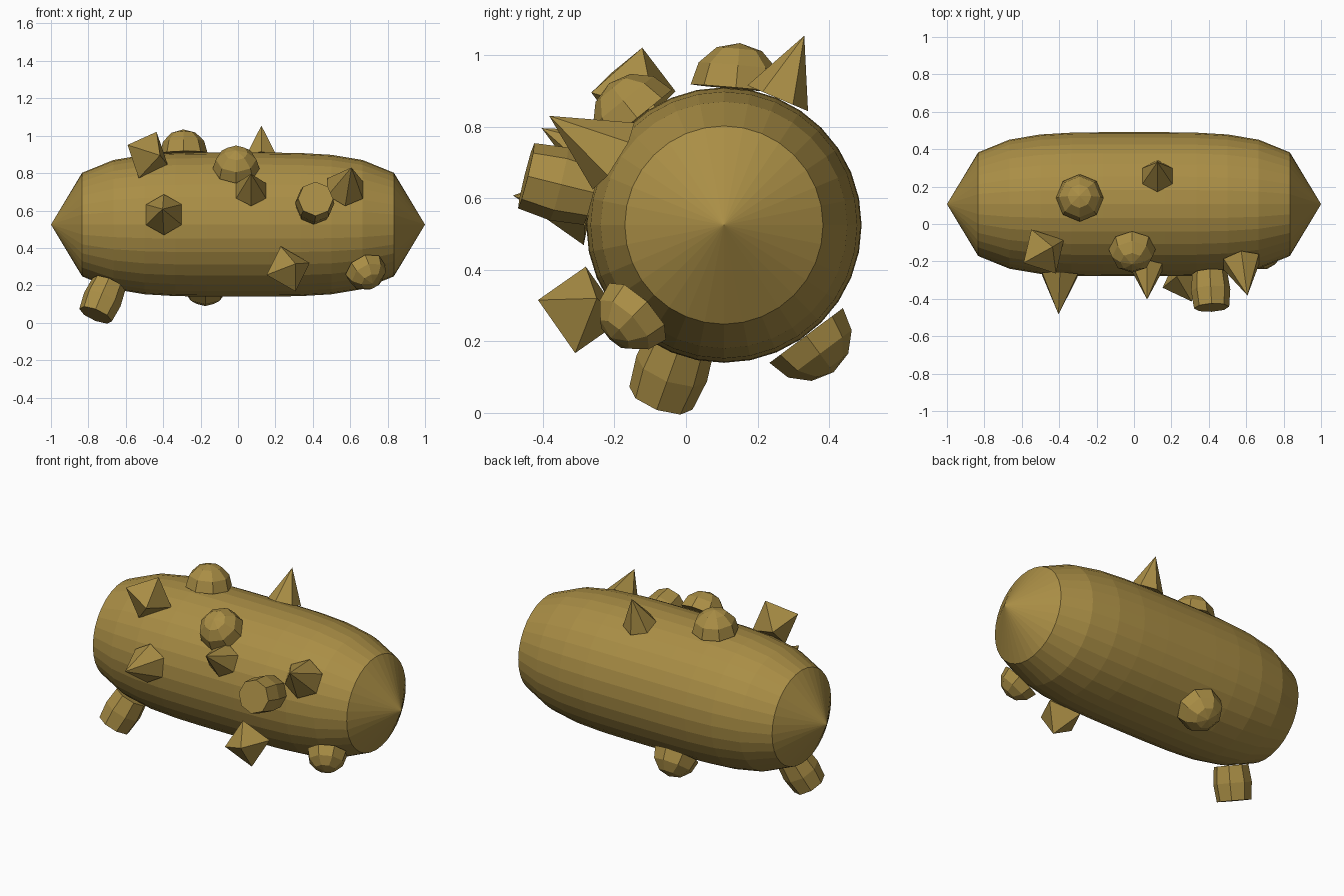
import bpy, bmesh
from math import sin, cos, pi, radians, sqrt
from mathutils import Matrix, Vector

if "Cube" in bpy.data.objects:
    bpy.data.objects.remove(bpy.data.objects["Cube"])

CENTRE = Vector((0, 0.106, 0.525))   # middle of the body axis
RADIUS = 0.385

mat = bpy.data.materials.new("ochre")
mat.diffuse_color = (0.40, 0.27, 0.06, 1)
mat.use_nodes = True
mat.node_tree.nodes["Principled BSDF"].inputs["Base Color"].default_value = mat.diffuse_color


def finish(name, bm, matrix):
    bmesh.ops.recalc_face_normals(bm, faces=bm.faces)
    mesh = bpy.data.meshes.new(name)
    bm.to_mesh(mesh)
    bm.free()
    mesh.materials.append(mat)
    obj = bpy.data.objects.new(name, mesh)
    obj.matrix_world = matrix
    bpy.context.collection.objects.link(obj)
    return obj


def lathe(name, profile, sides, matrix):
    """Revolve (radius, height) points about local z; radius 0 is a pole."""
    bm = bmesh.new()
    rings = []
    for r, h in profile:
        if r < 1e-5:
            rings.append([bm.verts.new((0, 0, h))] * sides)
        else:
            rings.append([bm.verts.new((r * cos(2 * pi * i / sides), r * sin(2 * pi * i / sides), h))
                          for i in range(sides)])
    for lo, hi in zip(rings, rings[1:]):
        for i in range(sides):
            j = (i + 1) % sides
            bm.faces.new(list(dict.fromkeys((lo[i], lo[j], hi[j], hi[i]))))
    for end, (r, _) in ((rings[0], profile[0]), (rings[-1], profile[-1])):
        if r > 1e-5:
            bm.faces.new(end)
    return finish(name, bm, matrix)


def body_radius(x):
    return RADIUS * sqrt(max(0, 1 - x ** 4))


def on_surface(x, angle, tilt=0):
    """Frame on the body; angle from straight up towards +y, tilt towards +x."""
    a, t = radians(angle), radians(tilt)
    radial = Vector((0, sin(a), cos(a)))
    tangent = Vector((0, cos(a), -sin(a)))
    normal = radial * cos(t) + Vector((sin(t), 0, 0))
    pos = CENTRE + radial * body_radius(x) + Vector((x, 0, 0))
    m = Matrix((tangent, normal.cross(tangent), normal)).transposed().to_4x4()
    m.translation = pos
    return m


# Barrel-shaped body with pointed ends, lying along x
lathe("body", [(body_radius(k / 6), k / 6) for k in range(-6, 7)], 32,
      Matrix.Translation(CENTRE) @ Matrix.Rotation(pi / 2, 4, 'Y'))

# Rounded domes: x, angle, tilt, radius
for i, (x, a, t, r) in enumerate([(-0.29, 5, -1, 0.127), (-0.01, -39, 0, 0.125),
                                  (0.68, -135, 20, 0.112), (-0.175, 143.3, 0, 0.128)]):
    lathe(f"dome_{i + 1}", [(r * cos(k * pi / 6), r * sin(k * pi / 6)) for k in range(4)],
          8, on_surface(x, a, t))

# Six-sided spikes: x, angle, tilt, radius, height
for i, (x, a, t, r, h) in enumerate([(0.125, 23, 0, 0.092, 0.19), (-0.396, -82, -2, 0.11, 0.215),
                                     (0.07, -62, 0, 0.092, 0.192), (0.573, -58, 9, 0.11, 0.215)]):
    lathe(f"spike_{i + 1}", [(r, 0), (0, h)], 6, on_surface(x, a, t))

# Stubby bulging studs: x, angle, tilt
for i, (x, a, t) in enumerate([(0.405, -76, 3), (-0.69, -160, -22)]):
    lathe(f"stud_{i + 1}", [(0.094, 0), (0.105, 0.095), (0.094, 0.19)], 8, on_surface(x, a, t))

# Octahedral crystals: centre, radius and two axis directions
for i, (c, r, up, side) in enumerate([
        ((-0.483, -0.147, 0.897), 0.135, (0.048, 0.025, 0.125), (-0.115, -0.065, 0.03)),
        ((0.268, -0.295, 0.288), 0.128, (-0.04, 0.015, 0.122), (0.11, 0.045, 0.037))]):
    z = Vector(up).normalized()
    x = Vector(side)
    x = (x - z * x.dot(z)).normalized()
    m = Matrix((x, z.cross(x), z)).transposed().to_4x4()
    m.translation = c
    lathe(f"crystal_{i + 1}", [(0, -r), (r, 0), (0, r)], 4, m)
